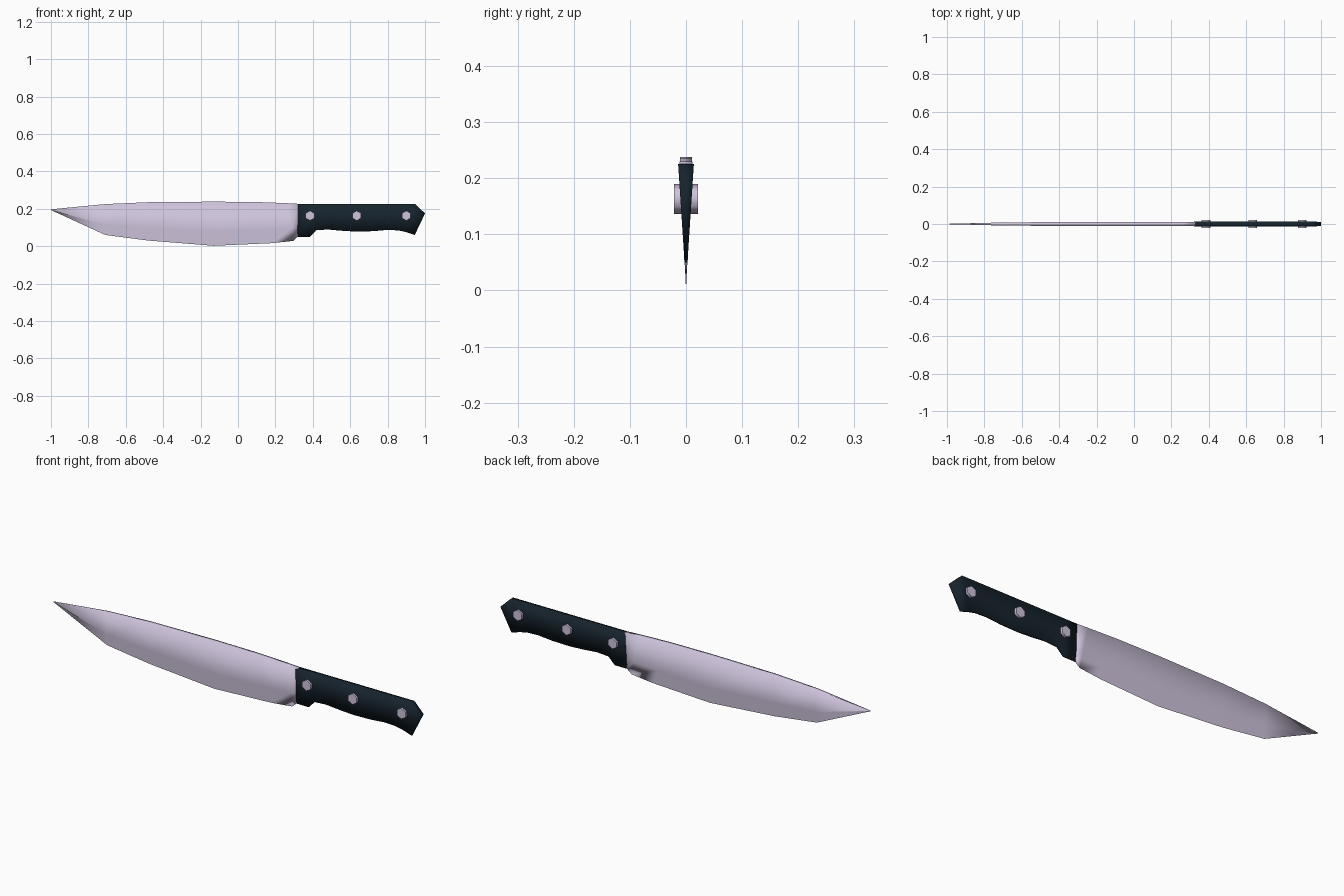
import bpy, bmesh, math
from mathutils import Matrix

if "Cube" in bpy.data.objects:
    bpy.data.objects.remove(bpy.data.objects["Cube"])


def material(name, rgb):
    m = bpy.data.materials.new(name)
    m.diffuse_color = (*rgb, 1)
    m.use_nodes = True
    m.node_tree.nodes["Principled BSDF"].inputs["Base Color"].default_value = m.diffuse_color
    return m


STEEL = material("steel", (0.62, 0.55, 0.72))
BLACK = material("dark_grip", (0.008, 0.017, 0.026))


def finish(bm, name, mat, angle):
    bmesh.ops.remove_doubles(bm, verts=bm.verts, dist=1e-5)
    bmesh.ops.dissolve_degenerate(bm, edges=bm.edges, dist=1e-6)
    bmesh.ops.recalc_face_normals(bm, faces=bm.faces)
    me = bpy.data.meshes.new(name)
    bm.to_mesh(me)
    bm.free()
    ob = bpy.data.objects.new(name, me)
    bpy.context.collection.objects.link(ob)
    me.materials.append(mat)
    bpy.ops.object.select_all(action='DESELECT')
    bpy.context.view_layer.objects.active = ob
    ob.select_set(True)
    bpy.ops.object.shade_smooth_by_angle(angle=math.radians(angle))
    return ob


def loft(name, sections, mid, mat):
    """Wedge cross-sections: (x top, z top, x bottom, z bottom, half width top, half width bottom)."""
    bm = bmesh.new()
    rings = []
    for xt, zt, xb, zb, wt, wb in sections:
        side = [(xt + (xb - xt) * t, wt + (wb - wt) * t, zt + (zb - zt) * t) for t in (0, mid, 1)]
        ring = side + [(x, -y, z) for x, y, z in reversed(side)]
        rings.append([bm.verts.new(p) for p in ring])
    for a, b in zip(rings, rings[1:]):
        for i in range(6):
            j = (i + 1) % 6
            bm.faces.new((a[i], a[j], b[j], b[i]))
    bm.faces.new(rings[0])
    bm.faces.new(rings[-1])
    return finish(bm, name, mat, 100)


# Blade: thick spine tapering to a sharp lower edge and a point
blade = [
    (-1.00, .197, -1.00, .193, .001, 0),
    (-0.71, .225, -0.71, .060, .008, 0),
    (-0.48, .235, -0.48, .030, .010, 0),
    (-0.13, .238, -0.13, .002, .011, 0),
    (0.10, .236, 0.18, .016, .011, 0),
    (0.26, .230, 0.295, .028, .011, 0),
    (0.33, .226, 0.32, .052, .012, .003),
]
loft("blade", blade, 0.68, STEEL)

# Handle: contoured grip with a slanted, pointed butt
outline = [
    (.322, .225, .318, .050), (.385, .225, .385, .050), (.415, .225, .418, .085),
    (.48, .225, .48, .089), (.56, .225, .56, .082), (.63, .225, .63, .078),
    (.72, .225, .72, .080), (.80, .225, .80, .087), (.87, .225, .86, .084),
    (.948, .225, .90, .075), (1.0, .175, .945, .060),
]


def grip_width(z):
    return .014 * (z - .01) / .215


handle = [(xt, zt, xb, zb, grip_width(zt), grip_width(zb)) for xt, zt, xb, zb in outline]
loft("handle", handle, 0.5, BLACK)

# Rivets: hexagonal pins passing through the handle
for n, x in enumerate((.385, .635, .90), 1):
    bm = bmesh.new()
    bmesh.ops.create_cone(bm, cap_ends=True, segments=6, radius1=.0265, radius2=.0265, depth=.042,
                          matrix=Matrix.Translation((x, 0, .163)) @ Matrix.Rotation(math.pi / 2, 4, 'X'))
    finish(bm, f"rivet_{n}", STEEL, 70)
